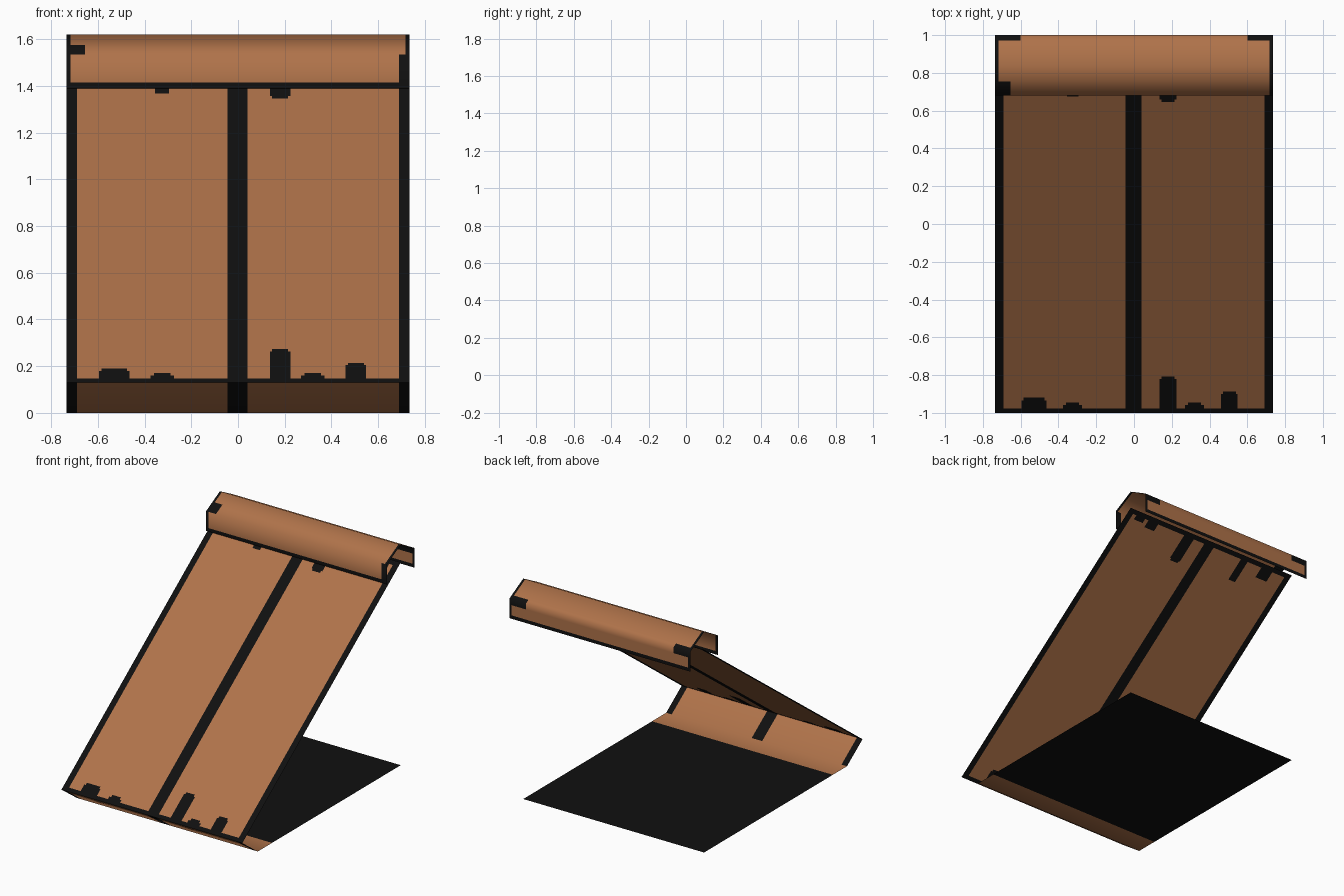
import bpy, bmesh

if "Cube" in bpy.data.objects:
    bpy.data.objects.remove(bpy.data.objects["Cube"])

W = 0.735      # half width of every sheet


def material(name, rgb):
    m = bpy.data.materials.new(name)
    m.diffuse_color = (*rgb, 1)
    m.use_nodes = True
    m.node_tree.nodes["Principled BSDF"].inputs["Base Color"].default_value = m.diffuse_color
    return m


MATS = [material("terracotta", (0.43, 0.17, 0.068)),
        material("black", (0.005, 0.005, 0.005))]


def sheet(name, xs, profile, is_black, smooth=False):
    """Thin sheet: a (y, z) profile swept across x, cells coloured by a rule."""
    xs = sorted({round(x, 4) for x in (*xs, -W, W)})
    bm = bmesh.new()
    rows = [[bm.verts.new((x, y, z)) for x in xs] for y, z in profile]
    for a, b in zip(rows, rows[1:]):
        for i in range(len(xs) - 1):
            f = bm.faces.new((a[i], a[i + 1], b[i + 1], b[i]))
            f.material_index = int(is_black(f.calc_center_median()))
            f.smooth = smooth
    me = bpy.data.meshes.new(name)
    bm.to_mesh(me)
    bm.free()
    for m in MATS:
        me.materials.append(m)
    ob = bpy.data.objects.new(name, me)
    bpy.context.collection.objects.link(ob)
    return ob


def framed(x):
    """Black side margins and black centre strip."""
    return abs(x) > 0.69 or -0.045 < x < 0.04


FRAME_X = (-0.69, -0.045, 0.04, 0.69)

# Sloping panel with black frame and ragged notches: (x centre, half width, length)
Y0, Z0, DY, DZ = -1.0, 0.13, 1.84, 1.36
low = [(-0.53, 0.066, 0.036), (-0.53, 0.055, 0.044),
       (-0.325, 0.05, 0.022), (-0.325, 0.035, 0.03),
       (0.18, 0.044, 0.098), (0.18, 0.034, 0.105),
       (0.32, 0.05, 0.022), (0.32, 0.035, 0.03),
       (0.505, 0.044, 0.055), (0.505, 0.034, 0.062)]
high = [(-0.53, 0.05, 0.05), (-0.325, 0.03, 0.09), (0.18, 0.044, 0.098),
        (0.18, 0.034, 0.105), (0.505, 0.044, 0.04), (0.62, 0.04, 0.03)]
panel_x = [c + s * h for c, h, _ in low + high for s in (-1, 1)] + list(FRAME_X)
ts = sorted({0, 1, 0.013, 0.985, *(l for *_, l in low), *(1 - l for *_, l in high)})


def panel_rule(p):
    t = (p.y - Y0) / DY
    return (framed(p.x) or t < 0.013 or t > 0.985
            or any(abs(p.x - c) < h and t < l for c, h, l in low)
            or any(abs(p.x - c) < h and t > 1 - l for c, h, l in high))


sheet("sloping_panel", panel_x, [(Y0 + DY * t, Z0 + DZ * t) for t in ts], panel_rule)

# Front lip folding down to the ground, with a plain brown strip behind it
sheet("front_lip", FRAME_X, [(-1, 0.13), (-0.82, 0), (-0.655, 0)],
      lambda p: p.z > 0.01 and framed(p.x), smooth=True)

# Black floor
sheet("floor", (), [(-0.655, 0), (0.84, 0)], lambda p: True)


# Ridge cap: upright sides under a shallow gable
def cap_rule(p):
    if p.z < 1.415 or abs(p.x) > 0.718:
        return True
    if p.y < 0.76 and 1.535 < p.z < 1.575:
        return p.x < -0.655
    if p.y < 0.69 and p.z < 1.53:
        return p.x > 0.69
    return p.y > 0.975 and 1.49 < p.z and abs(p.x) > 0.6


sheet("ridge_cap", (-0.718, -0.655, -0.6, 0.6, 0.69, 0.718),
      [(0.68, 1.39), (0.68, 1.415), (0.68, 1.535), (0.755, 1.575), (0.84, 1.62),
       (0.972, 1.55), (1, 1.535), (1, 1.49), (1, 1.415), (1, 1.39)],
      cap_rule, smooth=True)
